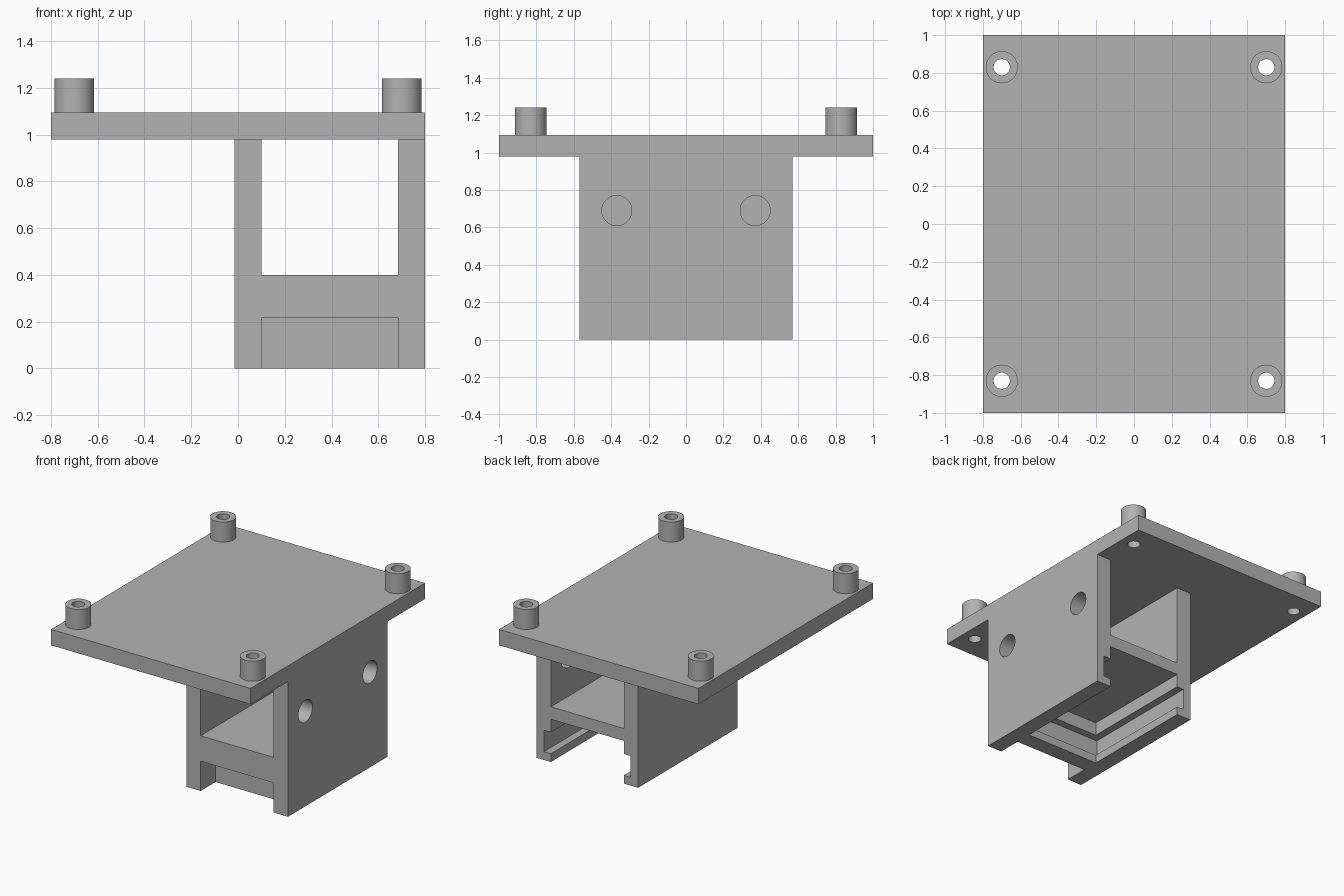
import bpy
from math import radians, pi

default = bpy.data.objects.get("Cube")
if default:
    bpy.data.objects.remove(default, do_unlink=True)

grey = bpy.data.materials.new("plain_grey")
grey.use_nodes = True
colour = (0.45, 0.45, 0.45, 1)
grey.diffuse_color = colour
grey.node_tree.nodes["Principled BSDF"].inputs["Base Color"].default_value = colour


def box(name, x, y, z):
    """Box from (min, max) ranges."""
    bpy.ops.mesh.primitive_cube_add(size=1, location=[sum(r) / 2 for r in (x, y, z)])
    ob = bpy.context.object
    ob.name = name
    ob.scale = [r[1] - r[0] for r in (x, y, z)]
    bpy.ops.object.transform_apply(location=True, rotation=False, scale=True)
    ob.data.materials.append(grey)
    return ob


def cylinder(name, radius, depth, centre, turn=(0, 0, 0)):
    bpy.ops.mesh.primitive_cylinder_add(vertices=48, radius=radius, depth=depth,
                                        location=centre, rotation=turn)
    ob = bpy.context.object
    ob.name = name
    ob.data.materials.append(grey)
    return ob


def cut(target, cutter):
    """Subtract the cutter and throw it away."""
    mod = target.modifiers.new("cut", 'BOOLEAN')
    mod.operation, mod.solver, mod.object = 'DIFFERENCE', 'EXACT', cutter
    bpy.context.view_layer.objects.active = target
    bpy.ops.object.modifier_apply(modifier=mod.name)
    bpy.data.objects.remove(cutter, do_unlink=True)


def smooth(ob):
    bpy.ops.object.select_all(action='DESELECT')
    ob.select_set(True)
    bpy.context.view_layer.objects.active = ob
    bpy.ops.object.shade_smooth_by_angle(angle=radians(30))


PLATE_BOTTOM, PLATE_TOP, BOSS_TOP = 0.98, 1.095, 1.24
HALF = 0.57                     # half depth of the bracket
INNER = (0.1, 0.685)            # clear width between the walls
STOP = -0.28                    # closed end of the rail slot

# Top plate with four hollow mounting bosses
plate = box("top_plate", (-0.8, 0.8), (-1, 1), (PLATE_BOTTOM, PLATE_TOP))
for x, side in ((-0.7, "right"), (0.7, "left")):
    for y, end in ((-0.83, "front"), (0.83, "back")):
        boss = cylinder(f"{end}_{side}_boss", 0.085, BOSS_TOP - PLATE_TOP,
                        (x, y, (BOSS_TOP + PLATE_TOP) / 2))
        for part in (boss, plate):
            cut(part, cylinder("bore", 0.043, 1, (x, y, 1.1)))
        smooth(boss)
smooth(plate)

# Bracket body hanging under one side of the plate
bracket = box("bracket", (-0.015, 0.8), (-HALF, HALF), (0, PLATE_BOTTOM))

# Open window between walls, shelf and plate
cut(bracket, box("window", INNER, (-1, 1), (0.4, 1.2)))
# Front recess, leaving a stop bar behind it
cut(bracket, box("front_recess", INNER, (-1, -0.4), (-1, 0.215)))
# Rail slot open at the back: narrow channel plus wider undercut
cut(bracket, box("channel", INNER, (STOP, 1), (-1, 0.31)))
cut(bracket, box("undercut", (INNER[0] - 0.055, INNER[1] + 0.055),
                 (STOP - 0.055, 1), (0.06, 0.215)))
# Two screw holes through the outer wall
for y in (-0.37, 0.37):
    cut(bracket, cylinder("screw_hole", 0.08, 0.4, (0.74, y, 0.69), (0, pi / 2, 0)))
smooth(bracket)
